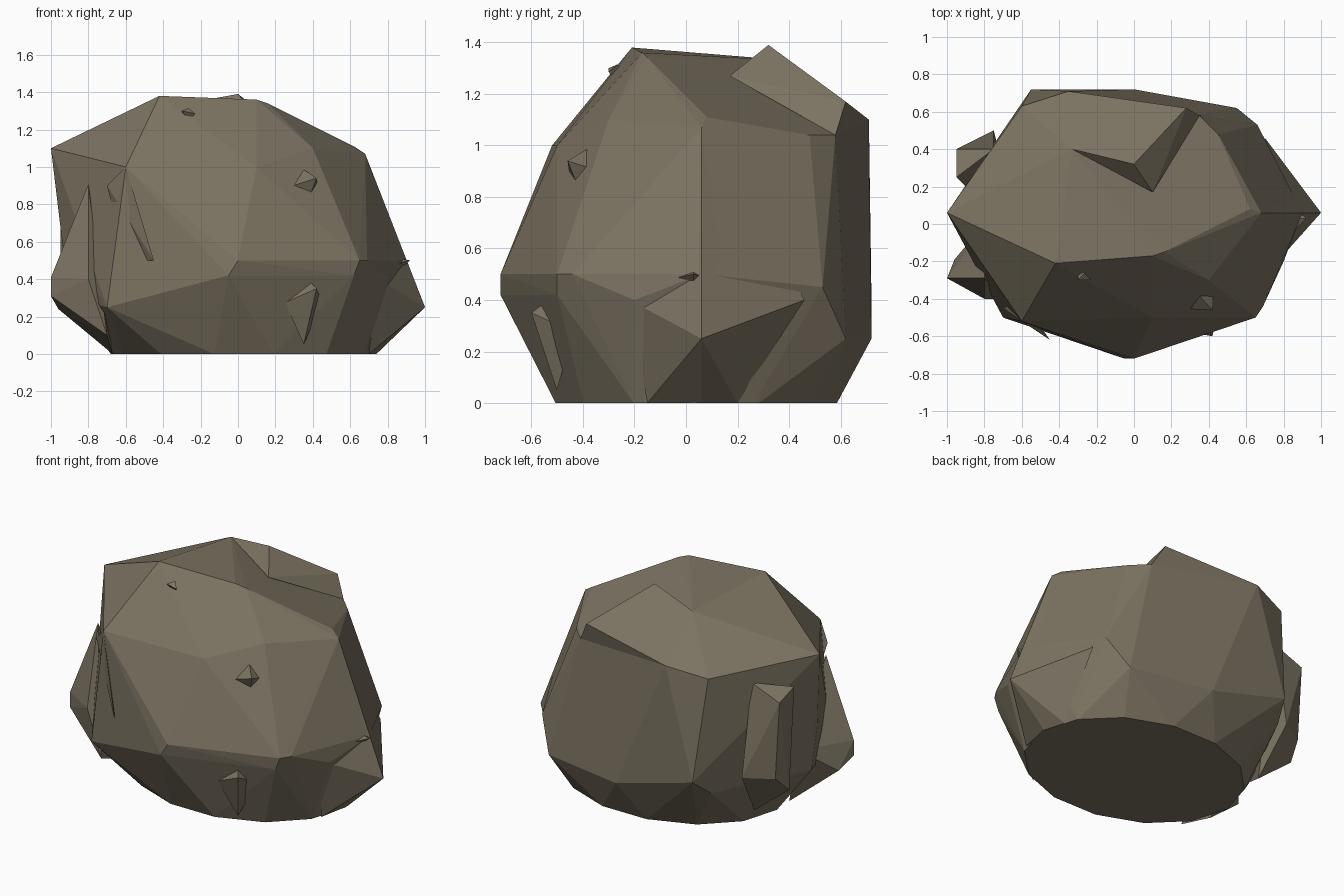
import bpy, bmesh, math
from mathutils import Vector

default_cube = bpy.data.objects.get("Cube")
if default_cube:
    bpy.data.objects.remove(default_cube, do_unlink=True)

# One dull brown stone colour
stone = bpy.data.materials.new("brown_stone")
stone.use_nodes = True
stone.diffuse_color = (.2, .17, .12, 1)
shader = stone.node_tree.nodes["Principled BSDF"]
shader.inputs["Base Color"].default_value = stone.diffuse_color
shader.inputs["Roughness"].default_value = .9


def add_chunk(name, corners):
    """Make a flat-faced stone chunk by wrapping a hull around its corners."""
    bm = bmesh.new()
    for corner in corners:
        bm.verts.new(corner)
    result = bmesh.ops.convex_hull(bm, input=bm.verts[:], use_existing_faces=False)
    unused = set(result["geom_interior"] + result["geom_unused"])
    loose = [item for item in unused if isinstance(item, bmesh.types.BMVert)]
    bmesh.ops.delete(bm, geom=loose, context="VERTS")
    bmesh.ops.dissolve_limit(bm, angle_limit=math.radians(2),
                             verts=bm.verts[:], edges=bm.edges[:])
    bmesh.ops.recalc_face_normals(bm, faces=bm.faces[:])
    mesh = bpy.data.meshes.new(name)
    bm.to_mesh(mesh)
    bm.free()
    mesh.materials.append(stone)
    chunk = bpy.data.objects.new(name, mesh)
    bpy.context.scene.collection.objects.link(chunk)


def base_ring(height, width, depth, sides=14):
    """Return the corners of the oval footprint at a given height."""
    angles = [math.tau * side / sides for side in range(sides)]
    return [(.03 + width * math.cos(angle), .04 + depth * math.sin(angle), height)
            for angle in angles]


def add_flake(name, tip, length, width):
    """Make a thin shard that hangs down from its tip and sinks into the boulder."""
    tip = Vector(tip)
    outward = Vector((tip.x, tip.y, 0)).normalized()
    sideways = outward.cross(Vector((0, 0, 1))) * width
    down = Vector((0, 0, -length))
    root = tip - outward * width
    add_chunk(name, [tip, root + sideways + down / 4, root - sideways + down / 4,
                     root - down / 4, root + down])


# Named corners shared by the boulder and the pieces that grow out of it
top_front_right = Vector((-.42, -.21, 1.38))
top_front_left = Vector((.1, -.17, 1.36))
top_back_right = Vector((-.33, .4, 1.33))
front_right_shoulder = Vector((-.6, -.52, 1))
right_shoulder = Vector((-1, .06, 1.1))
left_shoulder = Vector((.68, .06, 1.07))
back_shoulder = Vector((-.35, .71, 1.1))
back_left_shoulder = Vector((.35, .58, 1.04))
front_belly = Vector((0, -.72, .5))
front_left_belly = Vector((.65, -.5, .5))

# Main boulder: footprint, belly, shoulders and sloping top
footprint = base_ring(0, .71, .56) + base_ring(.04, .72, .57)
belly = [
    front_belly,
    front_belly - Vector((.05, 0, .08)),
    front_left_belly,
    front_left_belly + Vector((.04, .06, 0)),
    front_left_belly - Vector((.03, 0, .08)),
    (-.7, -.5, .25),
    (-.9, 0, .3),
    (-.94, 0, .6),
    (-.6, .6, .3),
    (-.55, .72, .4),
    (0, .72, .25),
    (.55, .62, .25),
    (.66, .53, .45),
    (.8, -.2, .4),
    (.9, .06, .5),
]
shoulders = [
    front_right_shoulder,
    right_shoulder,
    left_shoulder,
    left_shoulder + Vector((-.06, .02, .04)),
    back_shoulder,
    back_left_shoulder,
    back_left_shoulder + Vector((.1, -.1, 0)),
    (.1, -.5, 1),
    (.4, -.3, 1.1),
    (-.6, .63, 1.05),
]
top = [
    top_front_right,
    top_front_left,
    top_back_right,
    top_front_left + Vector((.06, .02, -.02)),
    (.26, 0, 1.26),
]
add_chunk("boulder_body", footprint + belly + shoulders + top)

# Raised ridge at the back of the top
crown_peak = Vector((0, .32, 1.39))
add_chunk("crown_ridge", [
    crown_peak,
    crown_peak + Vector((.1, -.15, -.12)),
    crown_peak + Vector((.28, .3, -.22)),
    top_back_right,
    back_shoulder,
    back_left_shoulder,
])

# Pointed spur low on the left side
add_chunk("left_spur", [
    left_shoulder,
    (1, .06, .25),
    (.75, -.22, .4),
    (.7, .46, .4),
    (.7, -.15, 0),
    (.74, .06, 0),
    (.7, .2, 0),
])

# Pointed spur low on the right side
right_spur_tip = Vector((-1, -.29, .41))
add_chunk("right_spur", [
    right_spur_tip,
    right_spur_tip - Vector((0, 0, .1)),
    right_spur_tip + Vector((.2, 0, .5)),
    right_spur_tip + Vector((.04, .1, -.17)),
    (-.8, -.4, .4),
    (-.7, -.4, .1),
    (-.67, -.1, 0),
    (-.8, 0, .4),
])

# Upright buttress on the back right flank
buttress_edge = Vector((-.95, .4, .9))
add_chunk("back_right_buttress", [
    buttress_edge,
    buttress_edge + Vector((0, -.15, .05)),
    buttress_edge + Vector((.2, 0, .08)),
    buttress_edge + Vector((0, -.1, -.6)),
    buttress_edge + Vector((.03, 0, -.5)),
    (-.75, .5, .4),
    (-.7, .3, .1),
    (-.8, .1, .2),
])

# Tapering fin that runs down from the front right shoulder
add_chunk("front_right_fin", [
    front_right_shoulder,
    (-.7, -.45, .9),
    (-.45, -.62, .5),
    (-.6, -.4, .5),
])

# Smaller shards standing out of the surface
add_flake("front_low_flake", tip=(.42, -.6, .35), length=.3, width=.12)
add_flake("front_high_flake", tip=(.42, -.46, .94), length=.18, width=.1)
add_flake("top_flake", tip=(-.3, -.3, 1.3), length=.06, width=.05)
add_flake("left_flake", tip=(.92, .03, .5), length=.06, width=.07)
